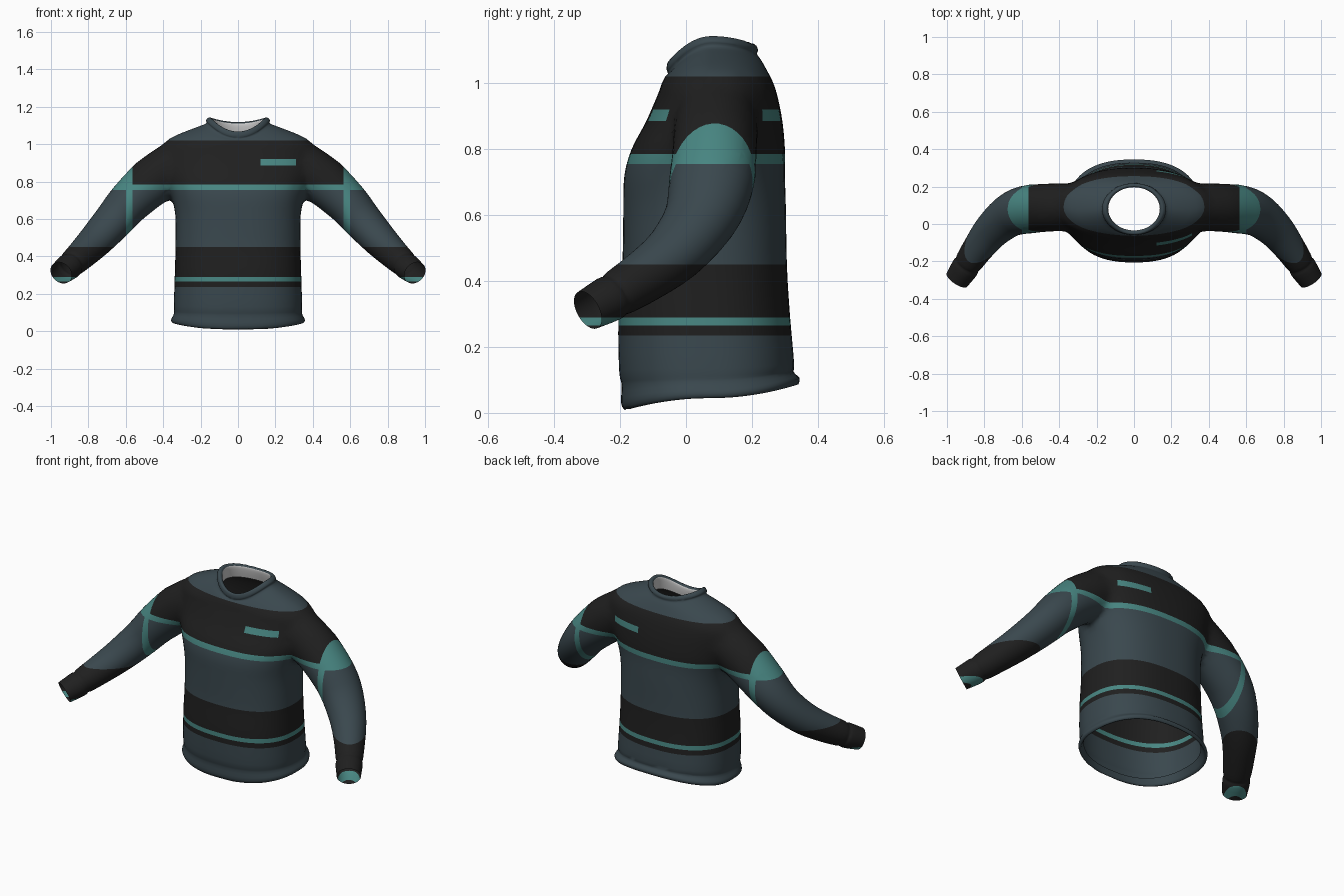
import bpy, bmesh, math
from mathutils import Vector

cube = bpy.data.objects.get("Cube")
if cube:
    bpy.data.objects.remove(cube, do_unlink=True)


def material(name, rgb):
    m = bpy.data.materials.new(name)
    m.use_nodes = True
    m.diffuse_color = (*rgb, 1)
    bsdf = m.node_tree.nodes["Principled BSDF"]
    bsdf.inputs["Base Color"].default_value = (*rgb, 1)
    bsdf.inputs["Roughness"].default_value = 0.9
    return m


SLATE, BLACK, TEAL, LINING = range(4)
MATERIALS = [material("slate_knit", (0.042, 0.064, 0.076)),
             material("black_knit", (0.014, 0.014, 0.014)),
             material("teal_stripe", (0.065, 0.24, 0.225)),
             material("pale_lining", (0.62, 0.62, 0.62))]


def smooth_rows(rows, steps=3):
    """Catmull-Rom interpolation through rows of numbers."""
    out = []
    for i in range(len(rows) - 1):
        a, b, c, d = (rows[max(i - 1, 0)], rows[i], rows[i + 1],
                      rows[min(i + 2, len(rows) - 1)])
        for k in range(steps):
            t = k / steps
            out.append([q + 0.5 * t * (r - p + t * (2 * p - 5 * q + 4 * r - s
                        + t * (3 * (q - r) + s - p)))
                        for p, q, r, s in zip(a, b, c, d)])
    return out + [list(rows[-1])]


def loft(name, rings, lining_from=None):
    """Closed solid through a list of rings, capped by one polygon at each end."""
    bm = bmesh.new()
    loops = [[bm.verts.new(p) for p in ring] for ring in rings]
    n = len(loops[0])
    for row, (lo, hi) in enumerate(zip(loops, loops[1:])):
        for j in range(n):
            k = (j + 1) % n
            f = bm.faces.new((lo[j], lo[k], hi[k], hi[j]))
            if lining_from is not None and row >= lining_from:
                f.material_index = LINING
    bm.faces.new(loops[0])
    bm.faces.new(loops[-1])
    bmesh.ops.recalc_face_normals(bm, faces=bm.faces[:])
    me = bpy.data.meshes.new(name)
    bm.to_mesh(me)
    bm.free()
    for m in MATERIALS:
        me.materials.append(m)
    ob = bpy.data.objects.new(name, me)
    bpy.context.collection.objects.link(ob)
    return ob


def spow(v, e):
    return math.copysign(abs(v) ** e, v)


def torso_ring(row, n=72):
    zf, zs, zb, yf, yb, hw, power = row
    pts = []
    for j in range(n):
        a = math.tau * j / n
        c, s = spow(math.cos(a), 2 / power), spow(math.sin(a), 2 / power)
        z = zs + ((zb if s > 0 else zf) - zs) * s * s
        pts.append((hw * c, (yf + yb) / 2 + (yb - yf) / 2 * s, z))
    return pts


# Torso: front/side/back height, front y, back y, half width, squareness
TORSO = [
    (.05, .09, .13, -.18, .315, .322, 2.4),
    (.008, .045, .085, -.184, .336, .345, 2.4),
    (.03, .06, .105, -.197, .345, .358, 2.4),
    (.085, .095, .125, -.195, .325, .342, 2.4),
    (.13, .135, .15, -.203, .328, .343, 2.4),
    (.30, .30, .30, -.205, .315, .338, 2.4),
    (.45, .45, .45, -.193, .306, .334, 2.4),
    (.62, .62, .62, -.190, .303, .335, 2.4),
    (.72, .72, .72, -.187, .300, .355, 2.4),
    (.80, .80, .80, -.165, .300, .385, 2.4),
    (.88, .88, .88, -.123, .293, .405, 2.3),
    (.95, .95, .95, -.092, .280, .415, 2.3),
    (.98, 1.0, 1.0, -.080, .265, .405, 2.3),
    (1.0, 1.045, 1.04, -.073, .245, .335, 2.2),
    (1.02, 1.085, 1.07, -.063, .228, .235, 2.1),
    (1.03, 1.11, 1.09, -.052, .214, .172, 2),
    (1.04, 1.128, 1.10, -.059, .219, .171, 2),
    (1.066, 1.143, 1.118, -.054, .210, .154, 2),
    (1.06, 1.133, 1.11, -.036, .197, .139, 2),
    (1.03, 1.10, 1.08, -.035, .200, .139, 2),
    (1.0, 1.06, 1.04, -.040, .210, .143, 2),
]
STEPS = 3
sweater = loft("sweater", [torso_ring(r) for r in smooth_rows(TORSO, STEPS)],
               (len(TORSO) - 3) * STEPS)

# Sleeve: centre x, y, z, then radius across and radius up
SLEEVE = [
    (.28, .09, .91, .115, .115),
    (.37, .09, .865, .128, .132),
    (.46, .088, .80, .13, .13),
    (.585, .075, .685, .128, .115),
    (.67, .042, .585, .115, .102),
    (.76, -.035, .485, .098, .09),
    (.83, -.125, .415, .084, .08),
    (.88, -.198, .368, .075, .072),
    (.892, -.217, .356, .069, .066),
    (.904, -.235, .345, .074, .070),
    (.946, -.298, .312, .066, .062),
]


def sleeve(name, side, n=40):
    rows = smooth_rows(SLEEVE)
    centres = [Vector(r[:3]) for r in rows]
    rings = []
    for i, r in enumerate(rows):
        t = (centres[min(i + 1, len(rows) - 1)] - centres[max(i - 1, 0)]).normalized()
        u = t.cross(Vector((0, 0, 1))).normalized()
        v = u.cross(t)
        ring = []
        for j in range(n):
            a = math.tau * j / n
            p = centres[i] + u * r[3] * math.cos(a) + v * r[4] * math.sin(a)
            ring.append((p.x * side, p.y, p.z))
        rings.append(ring)
    return loft(name, rings)


# Join the sleeves to the torso
arms = [sleeve("left_sleeve", 1), sleeve("right_sleeve", -1)]
for arm in arms:
    mod = sweater.modifiers.new(arm.name, "BOOLEAN")
    mod.operation = "UNION"
    mod.solver = "EXACT"
    mod.object = arm
bpy.context.view_layer.update()
joined = sweater.evaluated_get(bpy.context.evaluated_depsgraph_get())
bm = bmesh.new()
bm.from_mesh(joined.to_mesh())
joined.to_mesh_clear()
sweater.modifiers.clear()
for arm in arms:
    bpy.data.objects.remove(arm, do_unlink=True)

# Open the hem, neck and cuffs
bmesh.ops.delete(bm, geom=[f for f in bm.faces if len(f.verts) >= 30], context="FACES")

# Soften the armholes
bmesh.ops.remove_doubles(bm, verts=bm.verts[:], dist=0.005)
for _ in range(6):
    near = [v for v in bm.verts if .29 < abs(v.co.x) < .52 and .64 < v.co.z < 1.03]
    bmesh.ops.smooth_vert(bm, verts=near, factor=0.5,
                          use_axis_x=True, use_axis_y=True, use_axis_z=True)


# Cut clean edges for the stripes
def cut(point, normal, keep=lambda c: True):
    faces = [f for f in bm.faces if keep(f.calc_center_median())]
    geom = set(faces)
    for f in faces:
        geom.update(f.edges)
        geom.update(f.verts)
    bmesh.ops.bisect_plane(bm, geom=list(geom), dist=1e-5, plane_co=point, plane_no=normal)


BANDS = [(.235, SLATE), (.265, BLACK), (.29, TEAL), (.45, BLACK),
         (.755, SLATE), (.785, TEAL), (1.02, BLACK), (9, SLATE)]
BADGE_X, BADGE_Z = (.12, .31), (.885, .92)
for z, _ in BANDS[:-1]:
    cut((0, 0, z), (0, 0, 1))
for x in (.565, .6):
    for side in (1, -1):
        cut((x * side, 0, 0), (1, 0, 0))
for z in BADGE_Z:
    cut((0, 0, z), (0, 0, 1), lambda c: 0 < c.x < .4 and .8 < c.z < 1)
for x in BADGE_X:
    cut((x, 0, 0), (1, 0, 0), lambda c: BADGE_Z[0] < c.z < BADGE_Z[1])


def colour(c):
    x = abs(c.x)
    if BADGE_X[0] < c.x < BADGE_X[1] and BADGE_Z[0] < c.z < BADGE_Z[1]:
        return TEAL
    if x > .565 and (c.z > .755 or (x < .6 and c.z > .45)):
        return TEAL
    return next(m for top, m in BANDS if c.z < top)


for f in bm.faces:
    f.smooth = True
    if f.material_index != LINING:
        f.material_index = colour(f.calc_center_median())
bm.to_mesh(sweater.data)
bm.free()
sweater.data.update()
